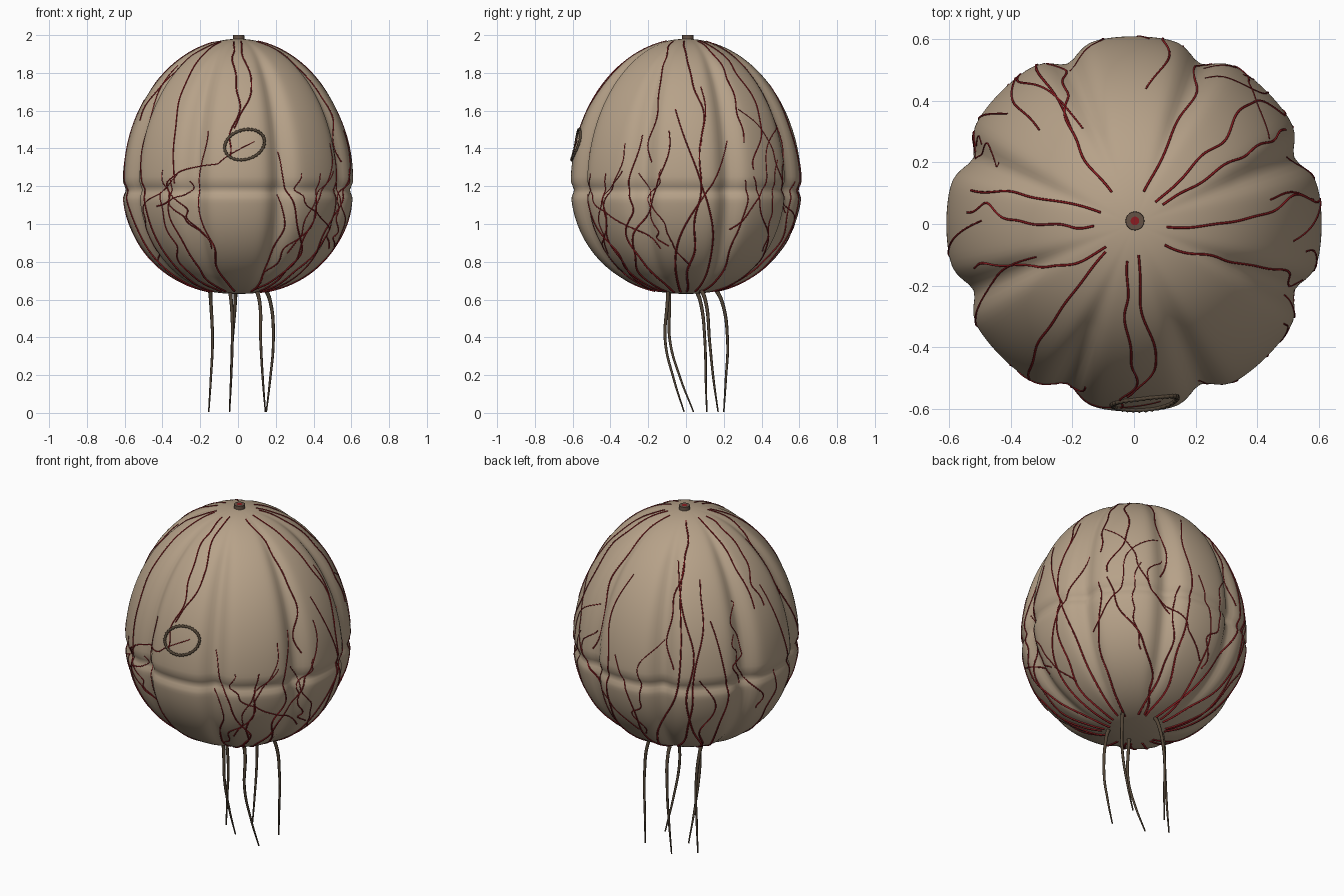
import bpy, bmesh, math, random
from mathutils import Vector

if "Cube" in bpy.data.objects:
    bpy.data.objects.remove(bpy.data.objects["Cube"])

random.seed(7)


def material(name, rgb):
    m = bpy.data.materials.new(name)
    m.diffuse_color = (*rgb, 1)
    m.use_nodes = True
    m.node_tree.nodes["Principled BSDF"].inputs["Base Color"].default_value = m.diffuse_color
    return m


SKIN = material("tan_skin", (0.47, 0.36, 0.25))
RED = material("vein_red", (0.26, 0.012, 0.015))
DARK = material("dark_brown", (0.085, 0.06, 0.038))
STEM = material("stem_brown", (0.13, 0.085, 0.06))


def surface(phi, t):
    """Point on the lobed pod: phi around the axis, t from the top (0) to the bottom (pi)."""
    s = max(math.sin(t), 0)
    z = 1.2 + math.cos(t) * (0.78 if t < math.pi / 2 else 0.57)
    r = 0.611 * (s if t < math.pi / 2 else s ** 0.9)
    # eight lobes with creases between them
    off = (phi % (math.pi / 4)) - math.pi / 8
    r *= 1 - 0.075 * math.exp(-(off / 0.1) ** 2) * min(1, s * 1.6)
    # shallow waist groove
    r -= 0.018 * math.exp(-((z - 1.18) / 0.028) ** 2)
    return Vector((r * math.cos(phi), r * math.sin(phi), z))


def t_of_z(z):
    return math.acos(max(-1, min(1, (z - 1.2) / (0.78 if z > 1.2 else 0.57))))


def finish(name, bm, mats):
    me = bpy.data.meshes.new(name)
    bmesh.ops.recalc_face_normals(bm, faces=bm.faces)
    bm.to_mesh(me)
    bm.free()
    ob = bpy.data.objects.new(name, me)
    bpy.context.collection.objects.link(ob)
    for m in mats:
        me.materials.append(m)
    return ob


def tubes(name, paths, depth, mat, kind='POLY', cyclic=False, res=1):
    """Paths are lists of (point, radius scale), swept as round tubes."""
    cu = bpy.data.curves.new(name, 'CURVE')
    cu.dimensions = '3D'
    cu.bevel_depth, cu.bevel_resolution, cu.use_fill_caps = depth, res, True
    cu.resolution_u = 8
    for path in paths:
        sp = cu.splines.new(kind)
        if kind == 'BEZIER':
            sp.bezier_points.add(len(path) - 1)
            for b, (p, r) in zip(sp.bezier_points, path):
                b.co, b.radius = p, r
                b.handle_left_type = b.handle_right_type = 'AUTO'
        else:
            sp.points.add(len(path) - 1)
            for q, (p, r) in zip(sp.points, path):
                q.co, q.radius = (*p, 1), r
        sp.use_cyclic_u = cyclic
    cu.materials.append(mat)
    ob = bpy.data.objects.new(name, cu)
    bpy.context.collection.objects.link(ob)
    return ob


def smooth(ob, angle=40):
    bpy.ops.object.select_all(action='DESELECT')
    ob.select_set(True)
    bpy.context.view_layer.objects.active = ob
    bpy.ops.object.shade_smooth_by_angle(angle=math.radians(angle))


# lobed pod body
NP, NT = 160, 96
bm = bmesh.new()
rings = [[bm.verts.new(surface(2 * math.pi * i / NP, math.pi * j / NT)) for i in range(NP)]
         for j in range(1, NT)]
for a, b in zip(rings, rings[1:]):
    for i in range(NP):
        k = (i + 1) % NP
        bm.faces.new((a[i], b[i], b[k], a[k]))
for ring, z in ((rings[0], 1.98), (rings[-1], 0.63)):
    pole = bm.verts.new((0, 0, z))
    for i in range(NP):
        bm.faces.new((pole, ring[i], ring[(i + 1) % NP]))
smooth(finish("pod_body", bm, [SKIN]))

# stem stub on top with a red core
bm = bmesh.new()
bmesh.ops.create_cone(bm, cap_ends=True, segments=20, radius1=0.032, radius2=0.03, depth=0.05)
bmesh.ops.translate(bm, verts=bm.verts, vec=(0.003, 0.01, 1.975))
bm.normal_update()
top = [f for f in bm.faces if f.normal.z > 0.9]
bmesh.ops.inset_region(bm, faces=top, thickness=0.016)
for f in top:
    f.material_index = 1
smooth(finish("stem_stub", bm, [STEM, RED]))

# veins wandering over the skin
def vein(phi0, phi1, z0, z1, w0, w1, wander, n=56):
    ta, tb = t_of_z(z0), t_of_z(z1)
    waves = [(random.uniform(-1, 1) * wander / k, random.uniform(0, 6.28), k * 3.2)
             for k in (1, 2, 4, 7)]
    path = []
    for i in range(n + 1):
        u = i / n
        t = ta + (tb - ta) * u
        phi = phi0 + (phi1 - phi0) * u + sum(a * math.sin(f * u + p) for a, p, f in waves)
        t += 0.5 * sum(a * math.sin(f * u * 0.8 + p + 1) for a, p, f in waves[1:])
        t = max(0.12, min(math.pi - 0.12, t))
        path.append((surface(phi, t), w0 + (w1 - w0) * u))
    return path


veins = []
for k in range(8):
    crease = math.radians(22.5 + 45 * k)
    # thick trunks rising from the underside
    for j in range(3):
        a = crease + random.uniform(-0.3, 0.3)
        veins.append(vein(a, a + random.uniform(-0.5, 0.5), 0.645,
                          random.uniform(1.15, 1.85), 1.3, 0.6, 0.16))
    # thin branches on the flank
    for j in range(2):
        a = crease + random.uniform(-0.4, 0.4)
        z = random.uniform(0.75, 1.2)
        veins.append(vein(a, a + random.uniform(-0.9, 0.9), z,
                          z + random.uniform(0.3, 0.6), 0.8, 0.5, 0.2))
    # strands coming down from near the stem
    for j in range(1 + k % 2):
        a = crease + random.uniform(-0.35, 0.35)
        veins.append(vein(a, a + random.uniform(-0.3, 0.3), 1.965,
                          random.uniform(1.2, 1.6), 0.8, 0.75, 0.14))
tubes("veins", veins, 0.0048, RED)

# stitched oval scar on the front
oval = []
for i in range(96):
    a = 2 * math.pi * i / 96
    u, v = 0.108 * math.cos(a), 0.078 * math.sin(a)
    x, z = 0.035 + u * 0.95 - v * 0.3, 1.42 + u * 0.3 + v * 0.95
    t = t_of_z(z)
    r = surface(-math.pi / 2, t).length and math.hypot(*surface(-math.pi / 2, t).xy)
    p = surface(-math.pi / 2 + math.asin(x / r), t)
    out = Vector((p.x, p.y, 0)).normalized()
    oval.append((p + out * 0.003, 1.15 if i % 3 == 0 else 0.75))
tubes("scar_ring", [oval], 0.0085, DARK, cyclic=True)

# hanging tendrils: root, middle and tip as (x, y)
TENDRILS = [((0.10, -0.10), (0.12, -0.11), (0.145, -0.01)),
            ((-0.05, -0.10), (-0.03, -0.085), (-0.045, 0.04)),
            ((-0.16, 0.05), (-0.135, 0.10), (-0.155, 0.11)),
            ((-0.015, 0.16), (-0.03, 0.22), (-0.045, 0.20)),
            ((0.15, 0.08), (0.187, 0.125), (0.15, 0.17))]
paths = []
for root, mid, tip in TENDRILS:
    q = [root[i] * 0.93 for i in (0, 1)]
    low = [mid[i] * 0.55 + tip[i] * 0.45 for i in (0, 1)]
    up = [root[i] * 0.6 + mid[i] * 0.4 + 0.006 for i in (0, 1)]
    paths.append([(Vector((*q, 0.67)), 1.3), (Vector((*up, 0.59)), 1.0),
                  (Vector((*mid, 0.38)), 0.8), (Vector((*low, 0.18)), 0.65),
                  (Vector((*tip, 0.005)), 0.4)])
tubes("tendrils", paths, 0.0095, DARK, kind='BEZIER', res=2)
